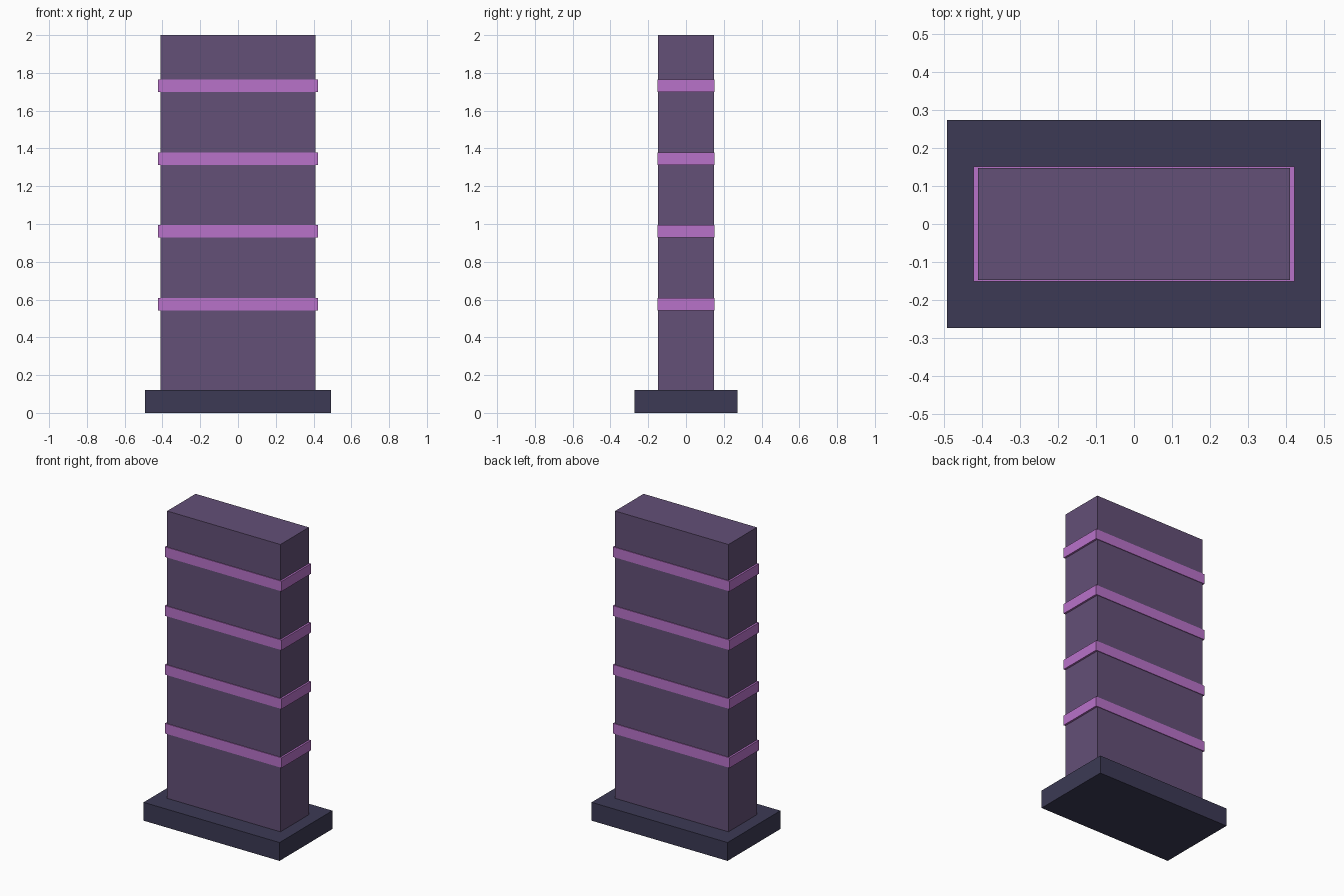
import bpy

cube = bpy.data.objects.get("Cube")
if cube:
    bpy.data.objects.remove(cube, do_unlink=True)


def material(name, colour):
    mat = bpy.data.materials.new(name)
    mat.use_nodes = True
    mat.diffuse_color = (*colour, 1)
    mat.node_tree.nodes["Principled BSDF"].inputs["Base Color"].default_value = (*colour, 1)
    return mat


def box(name, half_x, half_y, bottom, top, mat):
    bpy.ops.mesh.primitive_cube_add(size=2, location=(0, 0, (bottom + top) / 2))
    obj = bpy.context.object
    obj.name = name
    obj.scale = (half_x, half_y, (top - bottom) / 2)
    bpy.ops.object.transform_apply(location=False, rotation=False, scale=True)
    obj.data.materials.append(mat)
    return obj


navy = material("dark navy", (0.045, 0.042, 0.09))
plum = material("dusty plum", (0.126, 0.08, 0.185))
orchid = material("bright orchid", (0.485, 0.17, 0.59))

# Plinth and tower
HALF_X, HALF_Y = 0.41, 0.147
box("plinth", 0.492, 0.273, 0, 0.12, navy)
box("tower", HALF_X, HALF_Y, 0.12, 2, plum)

# Evenly spaced bands wrapped around the tower
for i in range(4):
    middle = 0.576 + i * 0.385
    box(f"band_{i + 1}", HALF_X * 1.03, HALF_Y * 1.03,
        middle - 0.033, middle + 0.033, orchid)
